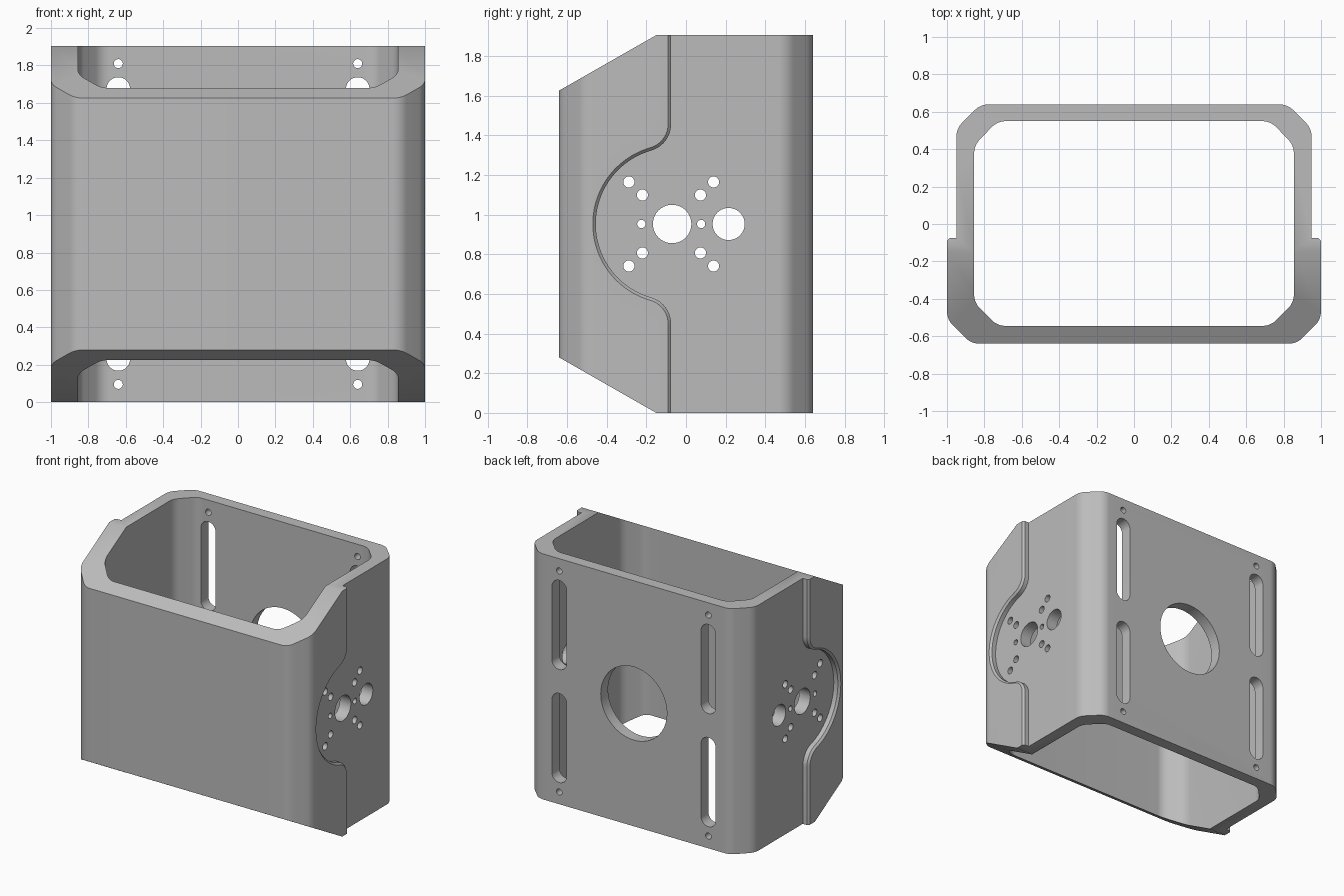
import bpy, bmesh
from math import sin, cos, pi, sqrt, radians, atan2
from mathutils import Vector

cube = bpy.data.objects.get("Cube")
if cube:
    bpy.data.objects.remove(cube, do_unlink=True)

HEIGHT = 1.905
MID = HEIGHT / 2
WALL = 0.95      # half width of the thin side walls
FRONT = 1.0      # half width of the raised front wrap


def make(name, lofts):
    """Closed solids, each lofted through a list of equal-length rings."""
    bm = bmesh.new()
    for rings in lofts:
        vs = [[bm.verts.new(p) for p in ring] for ring in rings]
        n = len(vs[0])
        for a, b in zip(vs, vs[1:]):
            for i in range(n):
                j = (i + 1) % n
                bm.faces.new((a[i], a[j], b[j], b[i]))
        bm.faces.new(vs[0][::-1])
        bm.faces.new(vs[-1])
    bmesh.ops.recalc_face_normals(bm, faces=bm.faces)
    mesh = bpy.data.meshes.new(name)
    bm.to_mesh(mesh)
    bm.free()
    obj = bpy.data.objects.new(name, mesh)
    bpy.context.collection.objects.link(obj)
    return obj


def along_x(pts, x0, x1):
    return [[(x, a, b) for a, b in pts] for x in (x0, x1)]


def along_y(pts, y0, y1):
    return [[(a, y, b) for a, b in pts] for y in (y0, y1)]


def along_z(pts, z0, z1):
    return [[(a, b, z) for a, b in pts] for z in (z0, z1)]


def arc(cx, cy, r, a0, a1, n):
    return [(cx + r * cos(a0 + (a1 - a0) * i / n),
             cy + r * sin(a0 + (a1 - a0) * i / n)) for i in range(n + 1)]


def circle(cx, cy, r, n=40):
    return arc(cx, cy, r, 0, 2 * pi, n)[:-1]


def slot(cx, lo, hi, r):
    return arc(cx, hi - r, r, 0, pi, 20) + arc(cx, lo + r, r, pi, 2 * pi, 20)


def rounded(p, a, b, t=0.045, n=8):
    """Tangent arc replacing corner p between neighbours a and b."""
    p, a, b = Vector(p), Vector(a), Vector(b)
    u, v = (a - p).normalized(), (b - p).normalized()
    half = u.angle(v) / 2
    c = p + (u + v).normalized() * (t / cos(half))
    s, e = p + u * t - c, p + v * t - c
    a0 = atan2(s.y, s.x)
    sweep = (atan2(e.y, e.x) - a0 + pi) % (2 * pi) - pi
    return arc(c.x, c.y, s.length, a0, a0 + sweep, n)


def mirrored_outline(half, keep=()):
    """Right half outline, front to back, rounded and mirrored in x."""
    pts = []
    for i, p in enumerate(half):
        prev = half[i - 1] if i else (0, p[1])
        nxt = half[i + 1] if i + 1 < len(half) else (0, p[1])
        pts += [p] if i in keep else rounded(p, prev, nxt)
    return pts + [(-x, y) for x, y in reversed(pts)]


def boolean(obj, cutter, operation="DIFFERENCE"):
    cutter.hide_render = True
    mod = obj.modifiers.new("cut", "BOOLEAN")
    mod.operation, mod.solver, mod.object = operation, "EXACT", cutter
    bpy.context.view_layer.objects.active = obj
    bpy.ops.object.modifier_apply(modifier=mod.name)
    bpy.data.objects.remove(cutter, do_unlink=True)


# Solid body, wider at the front than at the back
outer = mirrored_outline([(0.87, -0.64), (FRONT, -0.51), (FRONT, 0.3),
                          (WALL, 0.3), (WALL, 0.51), (0.82, 0.64)], keep=(2, 3))
body = make("bracket_body", [along_z(outer, -0.1, 2.0)])

# Side recesses: round boss and blend fillets, with a chamfered rim


def recess(x, off):
    cy, line, big, small = -0.07, -0.075 - off, 0.385 + off, 0.14 - off
    fy = -0.075 - 0.14
    fz = sqrt((0.385 + 0.14) ** 2 - (fy - cy) ** 2)
    ang = atan2(fz, fy - cy)
    pts = [(0.8, 2.1), (line, 2.1)]
    pts += arc(fy, MID + fz, small, 0, ang - pi, 12)
    pts += arc(cy, MID, big, ang, 2 * pi - ang, 48)
    pts += arc(fy, MID - fz, small, pi - ang, 0, 12)
    pts += [(line, -0.2), (0.8, -0.2)]
    return [(x, y, z) for y, z in pts]


for side in (1, -1):
    rings = [recess(side * x, off) for x, off in
             ((WALL, 0), (FRONT - 0.015, 0), (FRONT + 0.015, 0.03))]
    boolean(body, make("recess_cutter", [rings]))

# Hollow inside
inner = mirrored_outline([(0.73, -0.545), (0.855, -0.42), (0.855, 0.42), (0.73, 0.55)])
boolean(body, make("hollow_cutter", [along_z(inner, -0.3, 2.3)]))

# Sloped front ends, top and bottom
profile = [(-0.8, 0.371), (-0.15, 0), (0.8, 0), (0.8, HEIGHT),
           (-0.15, HEIGHT), (-0.8, HEIGHT - 0.371)]
boolean(body, make("end_cutter", [along_x(profile, -1.3, 1.3)]), "INTERSECT")

# Hole pattern through both side walls
holes = [(-0.07, 0, 0.097), (0.215, 0, 0.081), (-0.225, 0, 0.021), (0.076, 0, 0.021)]
for up in (1, -1):
    holes += [(-0.22, 0.146 * up, 0.028), (0.073, 0.146 * up, 0.028),
              (-0.288, 0.212 * up, 0.028), (0.139, 0.212 * up, 0.028)]
boolean(body, make("side_hole_cutter",
                   [along_x(circle(y, MID + z, r), -1.2, 1.2) for y, z, r in holes]))

# Back wall: large opening, slots and corner screw holes
back = [circle(0, MID, 0.284, 64)]
for x in (0.64, -0.64):
    back += [slot(x, 0.168, 0.86, 0.063), slot(x, 1.045, 1.737, 0.063),
             circle(x, 0.095, 0.024), circle(x, 1.81, 0.024)]
boolean(body, make("back_hole_cutter", [along_y(p, 0.45, 0.8) for p in back]))

# Grey finish and smooth rounded corners
grey = bpy.data.materials.new("plain_grey")
grey.use_nodes = True
colour = (0.5, 0.5, 0.5, 1)
grey.diffuse_color = colour
grey.node_tree.nodes["Principled BSDF"].inputs["Base Color"].default_value = colour
body.data.materials.clear()
body.data.materials.append(grey)
bpy.ops.object.select_all(action="DESELECT")
body.select_set(True)
bpy.context.view_layer.objects.active = body
bpy.ops.object.shade_smooth_by_angle(angle=radians(30))
